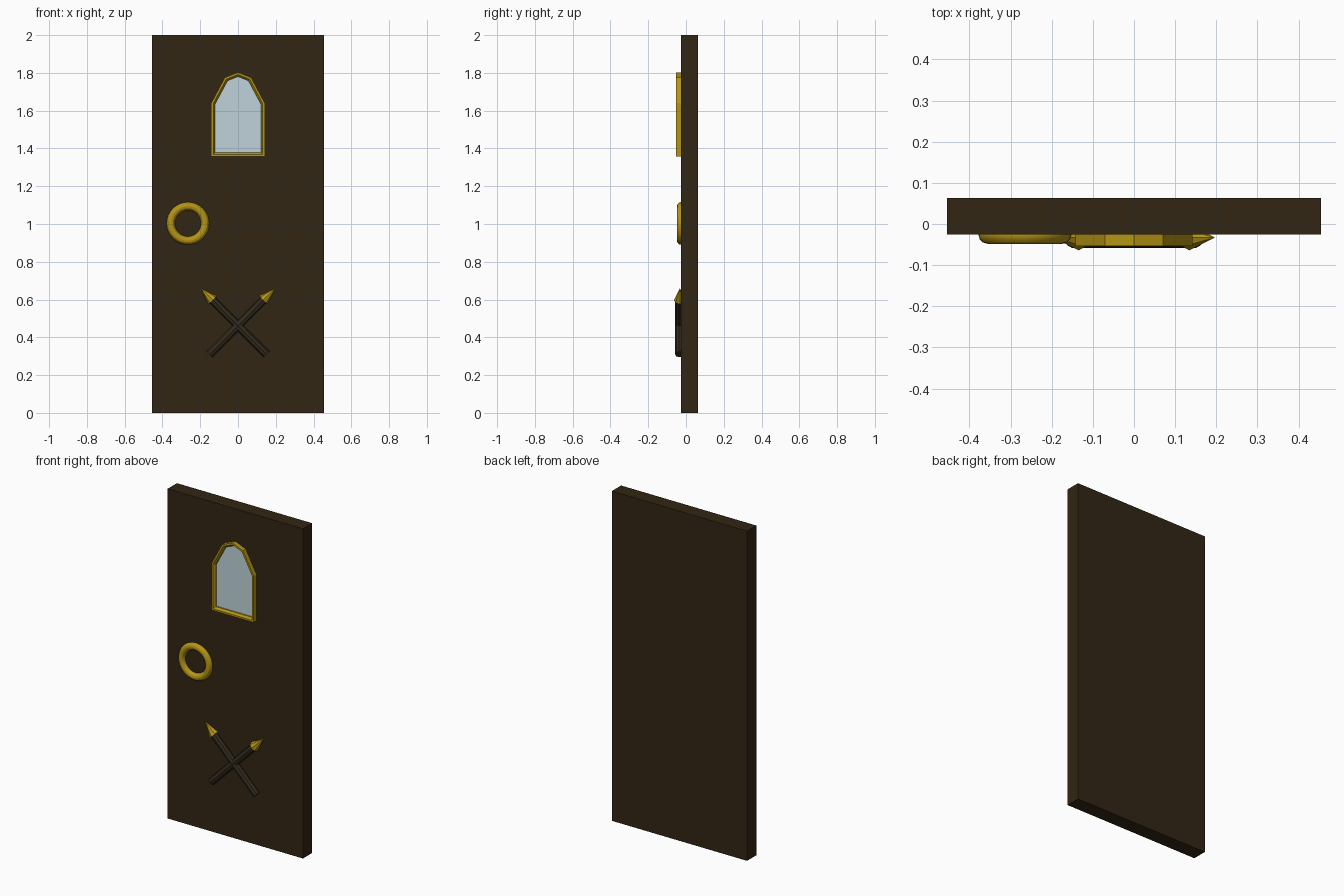
import bpy, bmesh, math
from mathutils import Vector, Matrix

if "Cube" in bpy.data.objects:
    bpy.data.objects.remove(bpy.data.objects["Cube"])


def mat(name, rgb):
    m = bpy.data.materials.new(name)
    m.diffuse_color = (*rgb, 1)
    m.use_nodes = True
    m.node_tree.nodes["Principled BSDF"].inputs["Base Color"].default_value = m.diffuse_color
    return m


WOOD = mat("dark wood", (0.032, 0.019, 0.007))
SHAFT = mat("shaft wood", (0.032, 0.023, 0.012))
GOLD = mat("gold", (0.46, 0.30, 0.008))
GLASS = mat("pale glass", (0.52, 0.65, 0.70))
FRONT = -0.026  # front face of the slab


def finish(name, bm, material, smooth=False):
    bmesh.ops.recalc_face_normals(bm, faces=bm.faces[:])
    me = bpy.data.meshes.new(name)
    bm.to_mesh(me)
    bm.free()
    me.materials.append(material)
    for p in me.polygons:
        p.use_smooth = smooth
    ob = bpy.data.objects.new(name, me)
    bpy.context.collection.objects.link(ob)
    return ob


# Door slab
bm = bmesh.new()
bmesh.ops.create_cube(bm, size=1, matrix=Matrix.Translation((0, (FRONT + 0.063) / 2, 1))
                      @ Matrix.Diagonal((0.908, 0.063 - FRONT, 2, 1)))
finish("door_slab", bm, WOOD)

# Arched window outline, counter-clockwise seen from the front
OUTLINE = [(-0.142, 1.358), (0.142, 1.358), (0.142, 1.64), (0.07, 1.775),
           (0, 1.803), (-0.07, 1.775), (-0.142, 1.64)]


def inset(points, d):
    out = []
    n = len(points)
    for i in range(n):
        p = Vector(points[i])
        a = (p - Vector(points[i - 1])).normalized()
        b = (Vector(points[(i + 1) % n]) - p).normalized()
        na, nb = Vector((-a.y, a.x)), Vector((-b.y, b.x))
        out.append(p + (na + nb) * d / (1 + na.dot(nb)))
    return out


# Window frame: vertical outer wall, flat front, sloping inner edge
bm = bmesh.new()
rings = []
for d, y in [(0, FRONT + 0.004), (0, -0.053), (0.011, -0.053), (0.021, -0.040), (0.021, FRONT + 0.004)]:
    rings.append([bm.verts.new((p[0], y, p[1])) for p in inset(OUTLINE, d)])
for k in range(len(rings)):
    a, b = rings[k], rings[(k + 1) % len(rings)]
    for i in range(len(a)):
        j = (i + 1) % len(a)
        bm.faces.new((a[i], a[j], b[j], b[i]))
finish("window_frame", bm, GOLD)

# Glass plate
bm = bmesh.new()
f = bm.faces.new([bm.verts.new((p[0], -0.031, p[1])) for p in inset(OUTLINE, 0.018)])
ext = bmesh.ops.extrude_face_region(bm, geom=[f])
bmesh.ops.translate(bm, vec=(0, 0.008, 0),
                    verts=[v for v in ext["geom"] if isinstance(v, bmesh.types.BMVert)])
finish("window_glass", bm, GLASS)

# Ring handle
bpy.ops.mesh.primitive_torus_add(major_radius=0.091, minor_radius=0.022, major_segments=32,
                                 minor_segments=12, location=(-0.265, FRONT, 1.003),
                                 rotation=(math.pi / 2, 0, 0))
ring = bpy.context.object
ring.name = "ring_handle"
ring.data.materials.append(GOLD)
bpy.ops.object.shade_smooth_by_angle()


# Crossed spears
def rod(name, x0, z0, x1, z1, r0, r1, y, material):
    a, b = Vector((x0, y, z0)), Vector((x1, y, z1))
    d = b - a
    bm = bmesh.new()
    bmesh.ops.create_cone(bm, cap_ends=True, segments=8, radius1=r0, radius2=r1, depth=d.length,
                          matrix=Matrix.Translation((a + b) / 2)
                          @ d.to_track_quat('Z', 'Y').to_matrix().to_4x4())
    finish(name, bm, material)


for side, s in (("right", 1), ("left", -1)):
    rod("spear_shaft_" + side, -0.151 * s, 0.310, 0.138 * s, 0.601, 0.022, 0.022, -0.036, SHAFT)
    rod("spear_tip_" + side, 0.134 * s, 0.597, 0.197 * s, 0.660, 0.031, 0.0, -0.033, GOLD)
